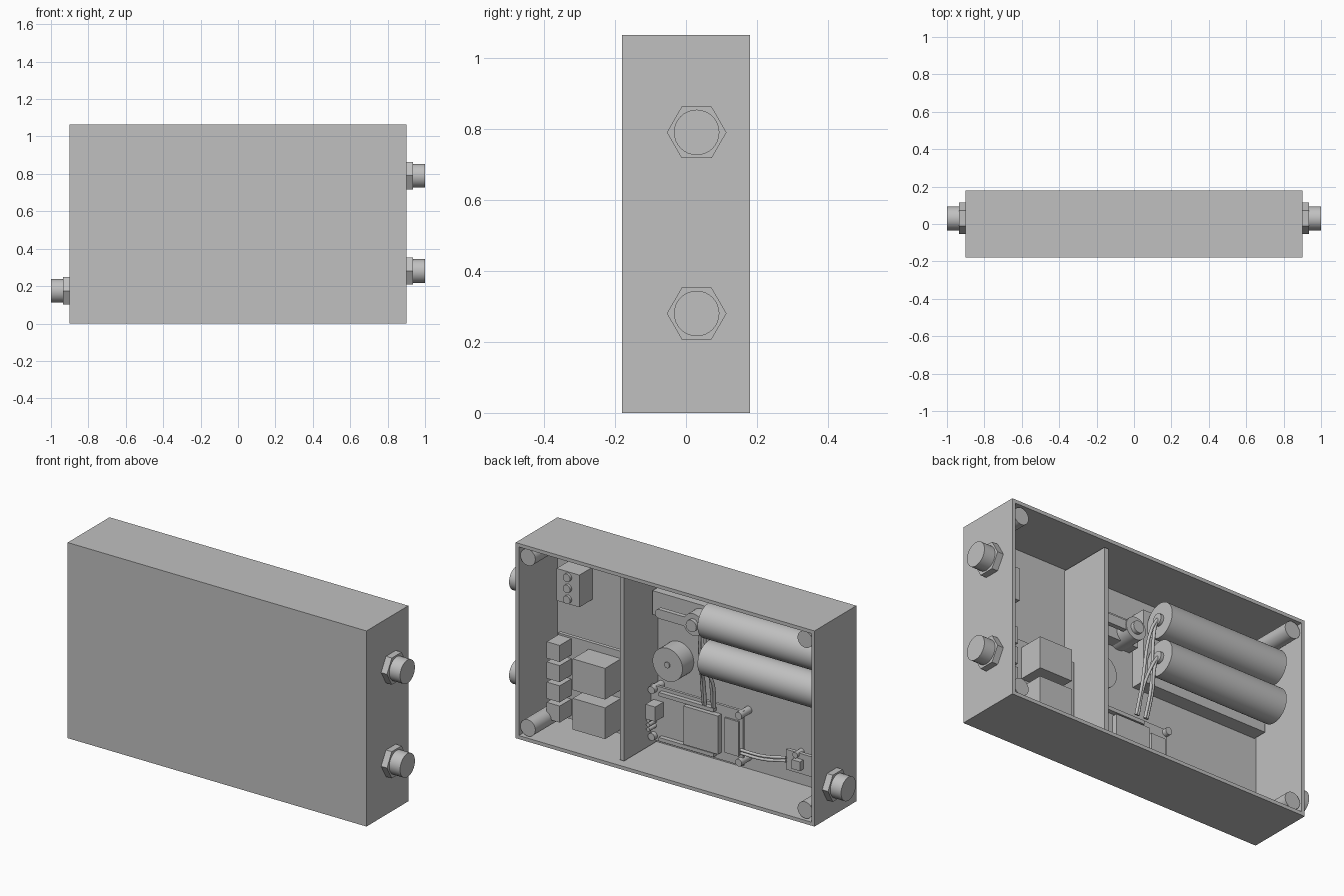
import bpy, bmesh, math
from mathutils import Vector, Matrix

if "Cube" in bpy.data.objects:
    bpy.data.objects.remove(bpy.data.objects["Cube"])

GREY = (0.53, 0.53, 0.53, 1)
mat = bpy.data.materials.new("plain grey")
mat.use_nodes = True
mat.diffuse_color = GREY
mat.node_tree.nodes["Principled BSDF"].inputs["Base Color"].default_value = GREY


def finish(name, bm, smooth=False):
    mesh = bpy.data.meshes.new(name)
    bm.to_mesh(mesh)
    bm.free()
    mesh.materials.append(mat)
    ob = bpy.data.objects.new(name, mesh)
    bpy.context.collection.objects.link(ob)
    if smooth:
        bpy.ops.object.select_all(action='DESELECT')
        ob.select_set(True)
        bpy.context.view_layer.objects.active = ob
        bpy.ops.object.shade_smooth_by_angle(angle=math.radians(35))
    return ob


def box_mesh(xs, ys, zs):
    bm = bmesh.new()
    bmesh.ops.create_cube(bm, size=1)
    for v in bm.verts:
        v.co = [r[0] if c < 0 else r[1] for c, r in zip(v.co, (xs, ys, zs))]
    return bm


def box(name, xs, ys, zs):
    return finish(name, box_mesh(xs, ys, zs))


def rod(name, a, b, r, sides=32):
    """Closed cylinder between two points."""
    a, b = Vector(a), Vector(b)
    d = b - a
    bm = bmesh.new()
    m = Matrix.Translation((a + b) / 2) @ d.to_track_quat('Z', 'Y').to_matrix().to_4x4()
    bmesh.ops.create_cone(bm, cap_ends=True, segments=sides, radius1=r,
                          radius2=r, depth=d.length, matrix=m)
    return finish(name, bm, sides > 8)


def wire(name, pts, r=0.008):
    cu = bpy.data.curves.new(name, 'CURVE')
    cu.dimensions = '3D'
    cu.bevel_depth = r
    cu.bevel_resolution = 2
    cu.resolution_u = 6
    cu.use_fill_caps = True
    sp = cu.splines.new('BEZIER')
    sp.bezier_points.add(len(pts) - 1)
    for p, co in zip(sp.bezier_points, pts):
        p.co = co
        p.handle_left_type = p.handle_right_type = 'AUTO'
    cu.materials.append(mat)
    ob = bpy.data.objects.new(name, cu)
    bpy.context.collection.objects.link(ob)


W, D, H, T = 0.9, 0.18, 1.065, 0.027
FLOOR = T - D

# enclosure, open at the back
bm = box_mesh((-W, W), (-D, D), (0, H))
bm.normal_update()
back = [f for f in bm.faces if f.normal.y > 0.9]
bmesh.ops.inset_region(bm, faces=back, thickness=T)
inner = bmesh.ops.extrude_discrete_faces(bm, faces=back)["faces"][0]
bmesh.ops.translate(bm, verts=inner.verts[:], vec=(0, T - 2 * D, 0))
finish("enclosure", bm)

# lid posts in the corners, and the divider
for x in (-0.835, 0.835):
    for z in (0.068, H - 0.068):
        rod("lid_post", (x, FLOOR, z), (x, 0.168, z), 0.045)
box("divider", (0.275, 0.3), (FLOOR, 0.14), (T, H - T))

# cable glands: hexagonal nut with a round cap
for s, z in ((1, 0.79), (1, 0.28), (-1, 0.175)):
    bm = bmesh.new()
    m = Matrix.Translation((s * 0.9175, 0.03, z)) @ Matrix.Rotation(math.pi / 2, 4, 'Y')
    m = m @ Matrix.Rotation(math.pi / 6, 4, 'Z')
    bmesh.ops.create_cone(bm, cap_ends=True, segments=6, radius1=0.084,
                          radius2=0.084, depth=0.035, matrix=m)
    # turn the nut so its flats lie level
    top = max(v.co.z for v in bm.verts) - z
    if top > 0.08:
        bmesh.ops.rotate(bm, verts=bm.verts[:], cent=(0, 0.03, z),
                         matrix=Matrix.Rotation(math.pi / 6, 3, 'X'))
    finish("gland_nut", bm)
    rod("gland_cap", (s * 0.93, 0.03, z), (s, 0.03, z), 0.064)

# terminal block with three screws
box("terminal_block", (0.67, 0.808), (FLOOR, -0.04), (0.69, 0.865))
for i in range(3):
    z = 0.717 + 0.06 * i
    rod("terminal_screw", (0.738, -0.05, z), (0.738, -0.025, z), 0.022, 20)

# relay board
box("relay_board", (0.31, 0.82), (-0.09, -0.07), (0.05, 0.5))
for z in (0.075, 0.29):
    box("relay", (0.44, 0.635), (-0.07, 0.068), (z, z + 0.17))
for i in range(4):
    z = 0.07 + 0.11 * i
    box("relay_terminal", (0.74, 0.818), (-0.07, 0.03), (z, z + 0.09))

# buzzer
rod("buzzer", (0.15, FLOOR, 0.51), (0.15, -0.055, 0.51), 0.09, 40)
rod("buzzer_tip", (0.15, -0.06, 0.51), (0.15, -0.048, 0.51), 0.016, 16)

# lever switch
box("switch_base", (-0.1, 0.265), (FLOOR, -0.09), (0.74, 0.87))
box("switch_arm", (-0.03, 0.18), (-0.05, -0.025), (0.765, 0.815))
rod("switch_arm_end", (0.18, -0.05, 0.79), (0.18, -0.025, 0.79), 0.025, 20)
rod("switch_pivot", (-0.03, FLOOR, 0.79), (-0.03, -0.02, 0.79), 0.06)
rod("switch_knob", (-0.03, -0.02, 0.79), (-0.03, 0.0, 0.79), 0.032, 24)

# battery holder and two cells
box("holder_tray", (-0.87, -0.12), (FLOOR, -0.075), (0.56, 0.95))
for z in (0.655, 0.86):
    rod("battery_cell", (-0.85, 0.016, z), (-0.145, 0.016, z), 0.092, 48)
    rod("battery_terminal", (-0.15, 0.016, z), (-0.128, 0.016, z), 0.03, 24)

# control board on standoffs
box("control_board", (-0.28, 0.274), (-0.105, -0.09), (0.06, 0.358))
for x in (-0.27, 0.255):
    for z in (0.085, 0.34):
        rod("standoff", (x, FLOOR, z), (x, -0.065, z), 0.02, 20)
box("processor", (-0.15, 0.058), (-0.09, -0.06), (0.1, 0.309))
box("flat_chip", (-0.26, -0.175), (-0.09, -0.08), (0.11, 0.3))
for z in (0.075, 0.32):
    box("pin_header", (-0.12, 0.21), (-0.09, -0.065), (z, z + 0.02))
box("board_socket", (0.2, 0.258), (-0.09, -0.02), (0.2, 0.28))
for i in range(3):
    z = 0.14 + 0.025 * i
    rod("socket_pin", (0.25, -0.09, z), (0.25, -0.03, z), 0.011, 12)

# sensor board
box("sensor_board", (-0.73, -0.525), (-0.13, -0.11), (0.1, 0.21))
box("sensor_button", (-0.63, -0.58), (-0.11, -0.08), (0.13, 0.18))
rod("sensor_post", (-0.59, FLOOR, 0.2), (-0.59, -0.095, 0.2), 0.016, 16)

# wiring
for dx in (0.0, -0.055):
    for z in (0.655, 0.86):
        x = -0.075 + dx + (0.012 if z > 0.7 else 0)
        wire("battery_wire", [(-0.13, 0.016, z), (-0.1 + dx / 3, 0.01, z - 0.06),
                              (x - 0.01, -0.03, 0.5), (x, -0.06, 0.35)])
for dz in (0, 0.018):
    wire("sensor_wire", [(-0.27, -0.085, 0.13 + dz), (-0.4, -0.09, 0.13 + dz),
                         (-0.53, -0.105, 0.15 + dz)])
